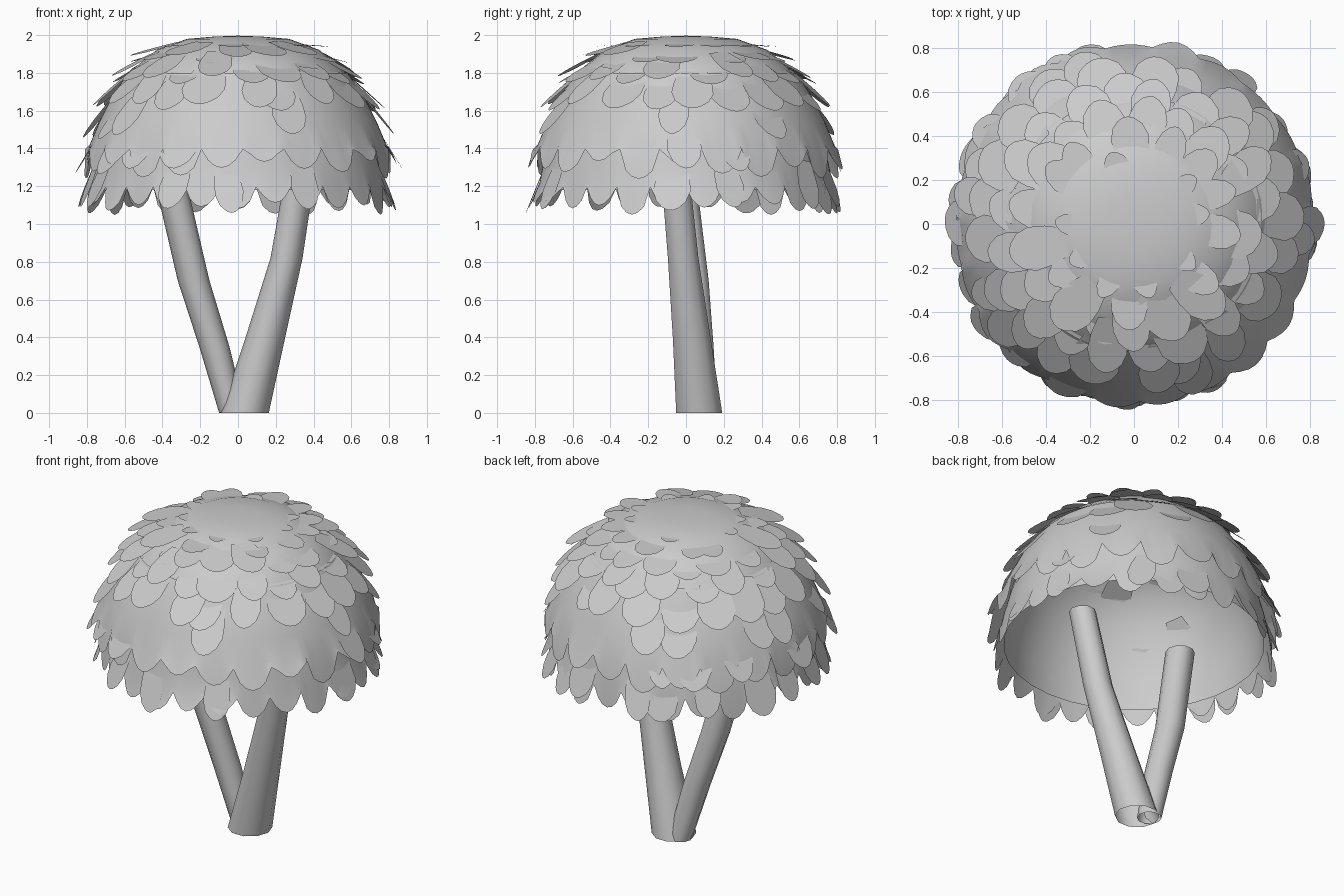
import bpy, bmesh, math, random
from mathutils import Vector

if "Cube" in bpy.data.objects:
    bpy.data.objects.remove(bpy.data.objects["Cube"])

random.seed(7)


def finish(name, bm, angle=50):
    bmesh.ops.recalc_face_normals(bm, faces=bm.faces)
    me = bpy.data.meshes.new(name)
    bm.to_mesh(me)
    bm.free()
    ob = bpy.data.objects.new(name, me)
    bpy.context.collection.objects.link(ob)
    bpy.ops.object.select_all(action='DESELECT')
    ob.select_set(True)
    bpy.context.view_layer.objects.active = ob
    bpy.ops.object.shade_smooth_by_angle(angle=math.radians(angle))
    return ob


def skin(bm, rings):
    for a, b in zip(rings, rings[1:]):
        n = len(a)
        for i in range(n):
            j = (i + 1) % n
            bm.faces.new((a[i], a[j], b[j], b[i]))


def polar(r, a, z):
    return Vector((r * math.cos(a), r * math.sin(a), z))


# Open dome that carries the foliage
bm = bmesh.new()
N = 32
profile = [(.13, 1.992), (.27, 1.98), (.43, 1.922), (.55, 1.825), (.65, 1.68),
           (.71, 1.5), (.74, 1.35), (.75, 1.18)]
rings = [[bm.verts.new(polar(r, math.tau * i / N, z)) for i in range(N)] for r, z in profile]
skin(bm, rings)
top = bm.verts.new((0, 0, 1.997))
for i in range(N):
    bm.faces.new((top, rings[0][i], rings[0][(i + 1) % N]))
finish("canopy_dome", bm)


# Skirts with an uneven scalloped hem, one tongue per lobe
def skirt(name, pts, lobes, depth, phase, vary):
    bm = bmesh.new()
    per = 6
    n = lobes * per
    drop = [random.uniform(-vary, vary) for _ in range(lobes)]
    flare = [random.uniform(.0, .05) for _ in range(lobes)]
    rings = []
    for k, (r, z) in enumerate(pts):
        ring = []
        for i in range(n):
            a = math.tau * i / n + phase
            rr, zz = r, z
            if k == len(pts) - 1:
                s = math.sin(math.pi * (i % per) / per)
                zz += depth * (.5 - s ** .7) + (drop[i // per] if i % per else 0)
                rr += flare[i // per] * s
            ring.append(bm.verts.new(polar(rr, a, zz)))
        rings.append(ring)
    skin(bm, rings)
    finish(name, bm)


skirt("upper_skirt", [(.58, 1.80), (.665, 1.68), (.735, 1.54), (.785, 1.42), (.81, 1.34)],
      23, .11, .1, .05)
skirt("lower_skirt", [(.72, 1.45), (.755, 1.32), (.775, 1.22), (.79, 1.14)],
      26, .11, .0, .04)

# Flat tongue-shaped leaves in rows, roots buried in the dome
OUTLINE = [(0, .32), (.3, .45), (.6, .5), (.82, .4), (.95, .22), (1, .07)]


def leaf(bm, tip_r, tip_z, ang, pitch, length, width, twist):
    out = polar(1, ang, 0)
    side = polar(1, ang + math.pi / 2, 0)
    d = out * math.cos(pitch) - Vector((0, 0, math.sin(pitch)))
    d = (d + side * twist).normalized()
    base = out * tip_r + Vector((0, 0, tip_z)) - d * length
    s = side - d * side.dot(d)
    left = [base + d * t * length - s * w * width for t, w in OUTLINE]
    right = [base + d * t * length + s * w * width for t, w in reversed(OUTLINE)]
    bm.faces.new([bm.verts.new(p) for p in left + right])


# tip radius, tip height, pitch, length, width, count, share kept
ROWS = [
    (.36, 1.975, -1, .20, .12, 10, .55),
    (.48, 1.94, 4, .24, .16, 13, .65),
    (.58, 1.872, 15, .27, .20, 17, .9),
    (.685, 1.765, 28, .28, .21, 20, .95),
    (.77, 1.62, 42, .29, .21, 21, .85),
    (.825, 1.46, 51, .30, .19, 22, .4),
    (.86, 1.28, 58, .30, .19, 22, .4),
    (.85, 1.07, 68, .28, .18, 26, .6),
]
bm = bmesh.new()
for row, (r, z, pitch, ln, w, n, keep) in enumerate(ROWS):
    for i in range(n):
        ang = math.tau * (i + .5 * (row % 2) + random.uniform(-.25, .25)) / n
        # front and right stay barer than the rest
        bare = row > 4 and -1.9 < math.atan2(math.sin(ang), math.cos(ang)) < -.1
        if random.random() > keep * (.4 if bare else 1.15):
            continue
        k = random.uniform(.85, 1.15)
        leaf(bm, r + random.uniform(-.02, .01), z + random.uniform(-.025, .025) * (row > 1),
             ang, math.radians(pitch), ln, w * k, random.uniform(-.2, .2))
finish("leaves", bm)


# Two bent trunks growing from one foot, open at the bottom
def trunk(name, pts, sides=10):
    bm = bmesh.new()
    rings = [[bm.verts.new(Vector((x, y, z)) + polar(r, math.tau * i / sides, 0))
              for i in range(sides)] for x, y, z, r in pts]
    skin(bm, rings)
    bm.faces.new(rings[-1])
    finish(name, bm)


trunk("right_trunk", [(.035, .07, 0, .128), (.145, .03, .4, .105),
                      (.257, -.015, .82, .085), (.335, -.06, 1.3, .078)])
trunk("left_trunk", [(-.03, .10, 0, .07), (-.125, .07, .35, .08),
                     (-.235, .04, .7, .084), (-.37, -.03, 1.28, .084)])
